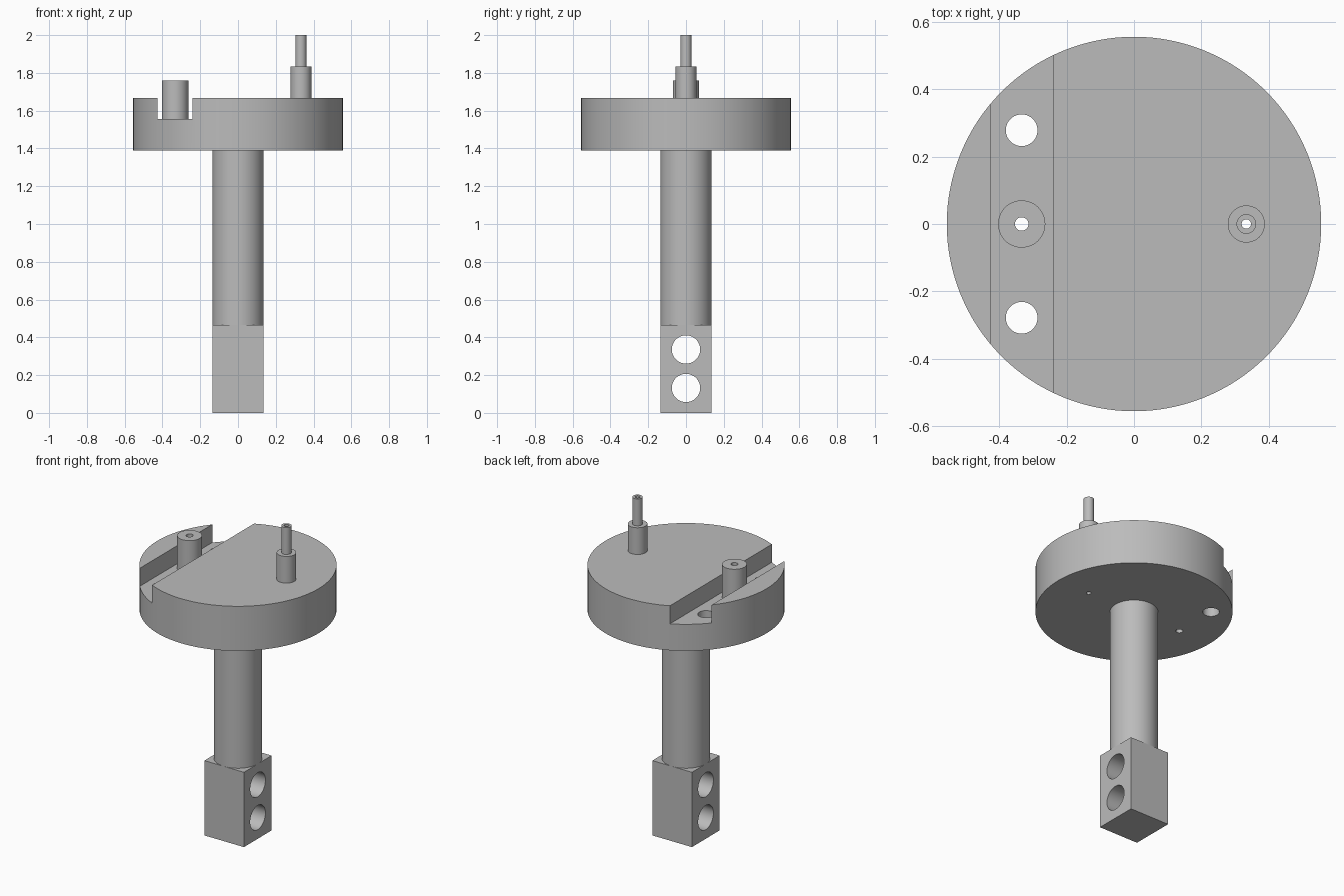
import bpy
import math

cube = bpy.data.objects.get("Cube")
if cube:
    bpy.data.objects.remove(cube, do_unlink=True)

grey = bpy.data.materials.new("plain grey")
grey.use_nodes = True
colour = (0.5, 0.5, 0.5, 1)
grey.diffuse_color = colour
grey.node_tree.nodes["Principled BSDF"].inputs["Base Color"].default_value = colour


def finish(obj, name):
    obj.name = name
    obj.data.materials.append(grey)
    return obj


def cylinder(name, x, y, z0, z1, r, sides=64):
    bpy.ops.mesh.primitive_cylinder_add(vertices=sides, radius=r, depth=z1 - z0,
                                        location=(x, y, (z0 + z1) / 2))
    return finish(bpy.context.object, name)


def box(name, x0, x1, y0, y1, z0, z1):
    bpy.ops.mesh.primitive_cube_add(size=1, location=((x0 + x1) / 2, (y0 + y1) / 2, (z0 + z1) / 2))
    obj = bpy.context.object
    obj.scale = (x1 - x0, y1 - y0, z1 - z0)
    bpy.ops.object.transform_apply(location=False, rotation=False, scale=True)
    return finish(obj, name)


def cut(obj, *cutters):
    for cutter in cutters:
        mod = obj.modifiers.new("cut", "BOOLEAN")
        mod.operation = "DIFFERENCE"
        mod.solver = "EXACT"
        mod.object = cutter
        bpy.context.view_layer.objects.active = obj
        bpy.ops.object.modifier_apply(modifier=mod.name)


def smooth(obj):
    bpy.ops.object.select_all(action="DESELECT")
    obj.select_set(True)
    bpy.context.view_layer.objects.active = obj
    bpy.ops.object.shade_smooth_by_angle(angle=math.radians(30))


PIN_X = 0.333
DISC_BOTTOM, SLOT_FLOOR, DISC_TOP = 1.39, 1.555, 1.667
HALF = 0.136
BLOCK_TOP = 0.465

# Main solids
disc = cylinder("disc", 0, 0, DISC_BOTTOM, DISC_TOP, 0.555, 128)
post = cylinder("post", 0, 0, BLOCK_TOP, DISC_BOTTOM, HALF)
block = box("clamp_block", -HALF, HALF, -HALF, HALF, 0, BLOCK_TOP)
slot_pin = cylinder("slot_pin", -PIN_X, 0, SLOT_FLOOR, 1.76, 0.07)
pin_base = cylinder("stepped_pin_base", PIN_X, 0, DISC_TOP, 1.833, 0.055)
pin_tip = cylinder("stepped_pin_tip", PIN_X, 0, 1.833, 2, 0.029, 48)

# Slot and through holes
slot = box("slot_cutter", -0.426, -0.24, -1, 1, SLOT_FLOOR, 2)
slot_bore = cylinder("slot_pin_bore", -PIN_X, 0, 1.2, 2.2, 0.02, 32)
tip_bore = cylinder("stepped_pin_bore", PIN_X, 0, 1.2, 2.2, 0.014, 32)
slot_holes = [cylinder("slot_hole_cutter", -PIN_X, y, 1.2, 1.9, 0.047) for y in (-0.278, 0.278)]
cut(disc, slot, slot_bore, tip_bore, *slot_holes)
cut(slot_pin, slot_bore)
cut(pin_base, tip_bore)
cut(pin_tip, tip_bore)

# Cross holes through the block
cross_holes = []
for z in (0.132, 0.336):
    hole = cylinder("cross_hole_cutter", 0, 0, -0.3, 0.3, 0.075)
    hole.rotation_euler.y = math.pi / 2
    hole.location.z = z
    cross_holes.append(hole)
bpy.context.view_layer.update()
cut(block, *cross_holes)

for part in (disc, post, block, slot_pin, pin_base, pin_tip):
    smooth(part)
for cutter in (slot, slot_bore, tip_bore, *slot_holes, *cross_holes):
    bpy.data.objects.remove(cutter, do_unlink=True)
